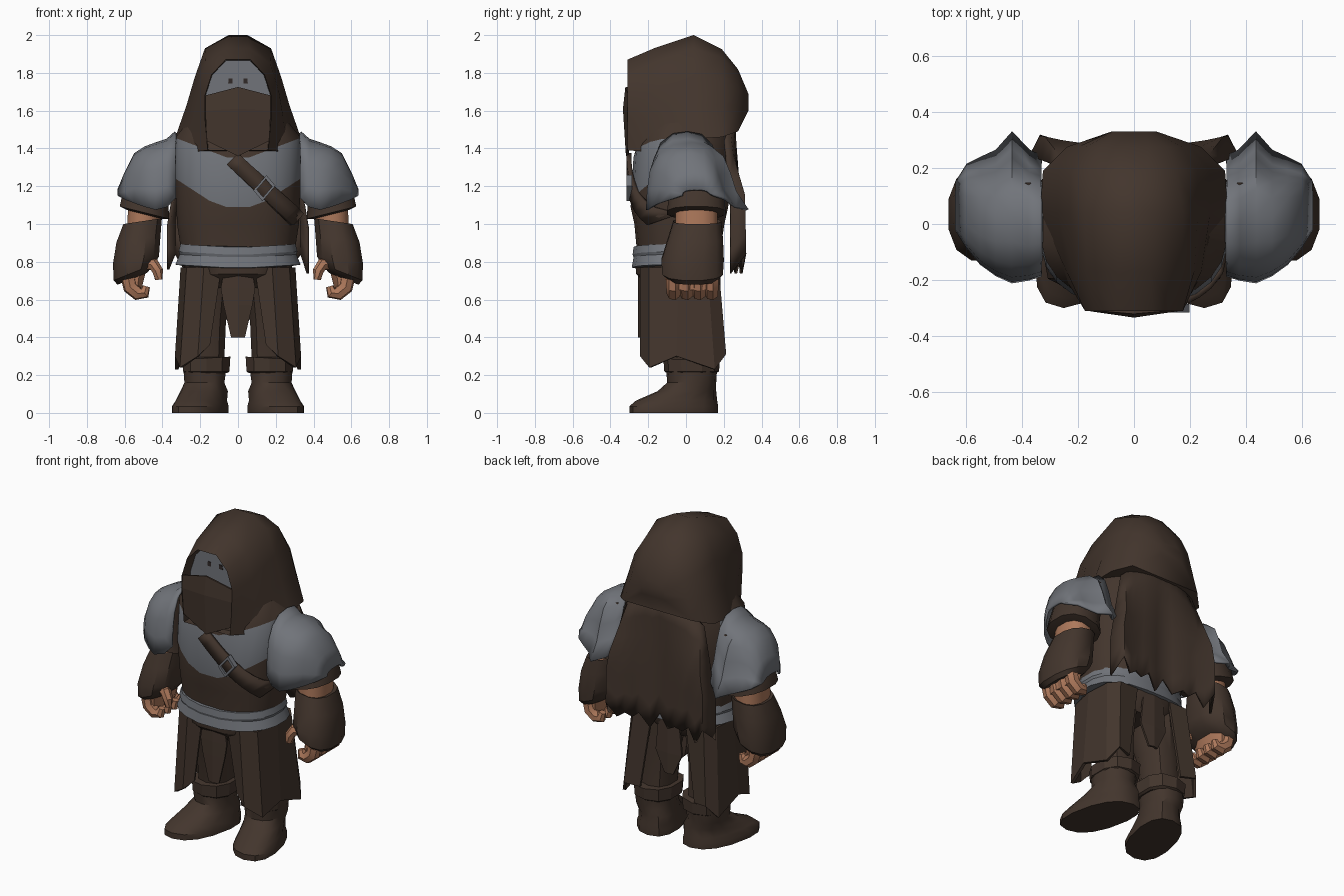
import bpy, bmesh, math
from mathutils import Vector

if "Cube" in bpy.data.objects:
    bpy.data.objects.remove(bpy.data.objects["Cube"])


def material(name, rgb):
    m = bpy.data.materials.new(name)
    m.diffuse_color = (*rgb, 1)
    m.use_nodes = True
    m.node_tree.nodes["Principled BSDF"].inputs["Base Color"].default_value = m.diffuse_color
    return m


BROWN = material("dark brown cloth", (0.056, 0.036, 0.026))
GREY = material("steel grey", (0.165, 0.175, 0.195))
SKIN = material("skin", (0.42, 0.19, 0.105))
DARK = material("dark eyes", (0.03, 0.022, 0.02))


def finish(name, bm, mats, mirror=False, thick=0, angle=35):
    bmesh.ops.recalc_face_normals(bm, faces=bm.faces)
    me = bpy.data.meshes.new(name)
    bm.to_mesh(me)
    bm.free()
    ob = bpy.data.objects.new(name, me)
    bpy.context.collection.objects.link(ob)
    for m in mats:
        me.materials.append(m)
    bpy.ops.object.select_all(action='DESELECT')
    ob.select_set(True)
    bpy.context.view_layer.objects.active = ob
    if angle:
        bpy.ops.object.shade_smooth_by_angle(angle=math.radians(angle))
    else:
        bpy.ops.object.shade_flat()
    if thick:
        s = ob.modifiers.new("thickness", 'SOLIDIFY')
        s.thickness, s.offset = thick, 0
    if mirror:
        ob.modifiers.new("mirror", 'MIRROR').use_mirror_merge = False
    return ob


def add_loft(bm, rings, closed=True, caps=True):
    """Skin a list of equal-length point rows."""
    rows = [[bm.verts.new(p) for p in r] for r in rings]
    n = len(rows[0])
    for a, b in zip(rows, rows[1:]):
        for j in range(n if closed else n - 1):
            k = (j + 1) % n
            bm.faces.new((a[j], a[k], b[k], b[j]))
    if caps and closed:
        bm.faces.new(rows[0])
        bm.faces.new(rows[-1])


def loft(name, rings, mats, closed=True, caps=True, **kw):
    bm = bmesh.new()
    add_loft(bm, rings, closed, caps)
    return finish(name, bm, mats, **kw)


def ring(cx, cy, rx, ry, z, n=12, p=2.4, tilt=0, lift=None):
    """Horizontal rounded-square ring; tilt slopes it along x, lift bends it."""
    pts = []
    for i in range(n):
        a = 2 * math.pi * (i + 0.5) / n
        c, s = math.cos(a), math.sin(a)
        x = math.copysign(abs(c) ** (2 / p), c) * rx
        y = math.copysign(abs(s) ** (2 / p), s) * ry
        pts.append((cx + x, cy + y, z + tilt * x + (lift(abs(x)) if lift else 0)))
    return pts


def add_tube(bm, path, radii, n=7):
    path = [Vector(p) for p in path]
    rings = []
    for i, p in enumerate(path):
        d = path[min(i + 1, len(path) - 1)] - path[max(i - 1, 0)]
        q = d.to_track_quat('Z', 'Y')
        rings.append([p + q @ Vector((radii[i] * math.cos(2 * math.pi * k / n),
                                      radii[i] * math.sin(2 * math.pi * k / n), 0)) for k in range(n)])
    add_loft(bm, rings)


# Torso with curved grey breastplate band
N = 24
torso = loft("torso", [
    ring(0, -0.04, 0.30, 0.22, 0.84, N), ring(0, -0.035, 0.325, 0.24, 1.0, N),
    ring(0, -0.035, 0.335, 0.26, 1.09, N, lift=lambda x: max(0, x - 0.1) * 0.65),
    ring(0, -0.01, 0.335, 0.27, 1.33, N, lift=lambda x: x * 0.38),
    ring(0, 0.0, 0.27, 0.25, 1.43, N, lift=lambda x: x * 0.4)], [BROWN, GREY])
for f in torso.data.polygons:
    if 2 * N <= f.index < 3 * N and f.center.y < 0.1:
        f.material_index = 1

# Hood: arches from the face opening to the back of the head
arches = [
    (-0.31, [(.16, 1.39), (.175, 1.56), (.175, 1.68), (.14, 1.79), (.065, 1.87)]),
    (-0.17, [(.26, 1.38), (.24, 1.56), (.215, 1.71), (.17, 1.85), (.06, 1.93)]),
    (0.04, [(.335, 1.45), (.272, 1.63), (.228, 1.78), (.175, 1.93), (.05, 2.0)]),
    (0.19, [(.325, 1.46), (.27, 1.62), (.225, 1.76), (.15, 1.88), (.05, 1.925)]),
    (0.275, [(.24, 1.49), (.20, 1.62), (.17, 1.72), (.12, 1.79), (.05, 1.82)]),
    (0.33, [(.08, 1.60), (.08, 1.64), (.075, 1.66), (.06, 1.68), (.04, 1.69)])]
rings = [[(x, y, z) for x, z in pts] + [(-x, y, z) for x, z in reversed(pts)] for y, pts in arches]
recess = [(x * 0.98, -0.225, 1.65 + (z - 1.65) * 0.98) for x, y, z in rings[0]]
hood = loft("hood", [recess] + rings, [BROWN, GREY], angle=40)
for f in hood.data.polygons:
    if len(f.vertices) > 4 and f.center.y < 0:
        f.material_index = 1

# Face mask with a centre ridge
loft("face_mask", [
    [(-.172, -.30, 1.68), (0, -.315, 1.725), (.172, -.30, 1.68)],
    [(-.172, -.303, 1.60), (0, -.328, 1.61), (.172, -.303, 1.60)],
    [(-.165, -.298, 1.44), (0, -.312, 1.36), (.165, -.298, 1.44)]],
    [BROWN], closed=False, thick=0.012, angle=0)

# Eyes
bm = bmesh.new()
add_loft(bm, [[(x, y, z) for x, z in ((.029, 1.743), (.052, 1.743), (.05, 1.77), (.029, 1.77))]
              for y in (-.222, -.229)])
finish("eyes", bm, [DARK], mirror=True)

# Cape: sheet falling from under the hood, with curled edges and a ragged hem
us = [0, .17, .34, .47, .6, .74, .9, 1]
us = [-u for u in reversed(us[1:])] + us
rows = []
for v in range(7):
    t = v / 6
    k = min(1, t * 2)
    row = []
    for i, u in enumerate(us):
        a = abs(u)
        hem = 0.78 + (0.04 if i % 2 else -0.02) + 0.025 * math.sin(i * 2.1)
        start = 1.57 - 0.13 * a * a
        y = 0.255 + (0.05 * a - (0.07 if a == 1 else 0)) * k - 0.05 * a * a * (1 - k) \
            + (0.012 if i % 4 == 1 else 0) * t
        row.append((u * (0.27 + 0.10 * min(1, t * 1.6)), y, start + (hem - start) * t))
    rows.append(row)
loft("cape", rows, [BROWN], closed=False, thick=0.015, angle=50)

# Chest strap following the torso front
rows = []
for i in range(10):
    t = i / 9
    row = []
    for s in (-1, 1):
        x = -0.03 + 0.345 * t + 0.03 * s
        z = 1.345 - 0.32 * t + 0.03 * s
        k = min(abs(x) / 0.337, 1) ** 2.4
        row.append((min(x, 0.337), -0.03 - 0.272 * (1 - k) ** (1 / 2.4), z))
    rows.append(row)
loft("chest_strap", rows, [BROWN], closed=False, thick=0.025)

# Strap buckle: square frame
bm = bmesh.new()
cs = []
for half, y in ((.07, -.285), (.07, -.316), (.048, -.316), (.048, -.285)):
    cs.append([(.14 + half * .85 * math.cos(math.radians(a)), y,
                1.19 + half * math.sin(math.radians(a))) for a in (10, 80, 190, 260)])
add_loft(bm, cs, caps=False)
finish("strap_buckle", bm, [GREY], angle=0)

# Belt and hip block
sag = lambda x: 0.06 * x
loft("belt", [ring(0, -.045, .28, .21, .76, 20, lift=sag), ring(0, -.045, .335, .245, .765, 20, lift=sag),
              ring(0, -.045, .312, .235, .82, 20, lift=sag), ring(0, -.045, .318, .24, .835, 20, lift=sag),
              ring(0, -.045, .308, .235, .875, 20, lift=sag)], [GREY], angle=25)
loft("hips", [ring(0, -.035, .20, .16, .66), ring(0, -.045, .28, .225, .735), ring(0, -.045, .30, .23, .79)], [BROWN])

# Thigh panels wrapping from front to back
top = [(.09, -.225), (.18, -.235), (.265, -.19), (.295, -.04), (.285, .11), (.24, .165), (.12, .165)]
low = [(.15, -.215, .36), (.21, -.235, .30), (.30, -.19, .24), (.325, -.05, .30),
       (.325, .15, .23), (.28, .205, .31), (.19, .18, .30)]
loft("thigh_panels", [[(x, y, .77) for x, y in top], low], [BROWN],
     closed=False, thick=0.018, mirror=True, angle=0)

# Loincloth, front and back
loft("front_loincloth", [[(s * w, -.235 - .012 * (s == 0), z) for s in (-1, 0, 1)]
                         for w, z in ((.07, .77), (.09, .66), (.075, .57), (.035, .40))],
     [BROWN], closed=False, thick=0.015, angle=0)
loft("back_loincloth", [[(s * w, .165 + .01 * (s == 0), z) for s in (-1, 0, 1)]
                        for w, z in ((.07, .77), (.09, .56), (.03, .43))],
     [BROWN], closed=False, thick=0.015, angle=0)

# Legs
loft("legs", [ring(.165, .03, .095, .11, .25, 10), ring(.16, .01, .10, .12, .48, 10),
              ring(.155, -.01, .115, .15, .64, 10), ring(.14, -.03, .13, .17, .78, 10)], [BROWN], mirror=True)

# Boots with splayed feet, and folded cuffs
bm = bmesh.new()
add_loft(bm, [ring(.185, -.065, .138, .235, 0, 14), ring(.185, -.065, .138, .235, .035, 14),
              ring(.183, -.05, .125, .215, .065, 14), ring(.18, .005, .118, .155, .115, 14),
              ring(.178, .03, .108, .13, .16, 14), ring(.175, .03, .117, .135, .24, 14)])
for v in bm.verts:
    v.co.x -= 0.22 * v.co.y * (v.co.z < 0.14)
finish("boots", bm, [BROWN], mirror=True)
loft("boot_cuffs", [ring(.168, .03, .115, .13, .21, 10), ring(.168, .03, .128, .145, .22, 10),
                    ring(.168, .03, .133, .15, .29, 10, tilt=-.06), ring(.168, .03, .10, .12, .295, 10)],
     [BROWN], mirror=True, angle=25)

# Shoulder pads: arches stepping outwards, flared to a point at the back
arch = [(0, 0), (.01, .3), (.04, .6), (.12, .83), (.27, .97), (.45, 1), (.62, .96), (.75, .8),
        (.82, .55), (.88, .27), (1, 0)]
rows = [[(x, yf + (yb - yf) * a, zb + (zt - zb) * b) for a, b in arch]
        for x, yf, yb, zt, zb in ((.33, -.18, .24, 1.485, 1.14), (.375, -.195, .26, 1.445, 1.09),
                                  (.435, -.205, .325, 1.425, 1.075), (.49, -.18, .26, 1.405, 1.09),
                                  (.545, -.14, .235, 1.37, 1.11), (.595, -.08, .21, 1.27, 1.13),
                                  (.632, -.02, .15, 1.18, 1.15))]
loft("shoulder_pads", rows, [GREY], closed=False, thick=0.014, mirror=True, angle=45)

# Sleeves, forearms and gauntlets
loft("sleeves", [ring(.49, .055, .10, .12, 1.05, tilt=.25), ring(.495, .055, .135, .16, 1.06, tilt=.25),
                 ring(.49, .055, .125, .15, 1.13, tilt=.25), ring(.45, .04, .12, .14, 1.27),
                 ring(.39, .03, .09, .12, 1.39)], [BROWN], mirror=True)
loft("forearms", [ring(.505, .055, .085, .115, .95), ring(.495, .055, .09, .115, 1.08)], [SKIN], mirror=True)
loft("gauntlets", [ring(.56, .04, .08, .13, .71, 12, tilt=-.4), ring(.55, .035, .112, .165, .745, 12, tilt=-.4),
                   ring(.54, .035, .125, .17, .81, 12, tilt=-.15), ring(.527, .05, .12, .15, .92, 12, tilt=-.15),
                   ring(.505, .06, .105, .13, 1.015, 12, tilt=-.15), ring(.50, .06, .08, .105, 1.005, 12, tilt=-.15)],
     [BROWN], mirror=True)

# Hands: palm, four curled fingers and a thumb
bm = bmesh.new()
add_loft(bm, [ring(.555, .035, .045, .12, .65, 8), ring(.55, .035, .07, .13, .76, 8)])
for y in (-.065, .002, .069, .135):
    add_tube(bm, [(.58, y, .71), (.57, y, .665), (.53, y, .632), (.495, y, .635), (.485, y, .67)],
             [.04, .04, .038, .032, .02])
add_tube(bm, [(.50, -.05, .79), (.445, -.08, .785), (.425, -.09, .75), (.42, -.09, .705)],
         [.035, .033, .03, .02])
finish("hands", bm, [SKIN], mirror=True)
